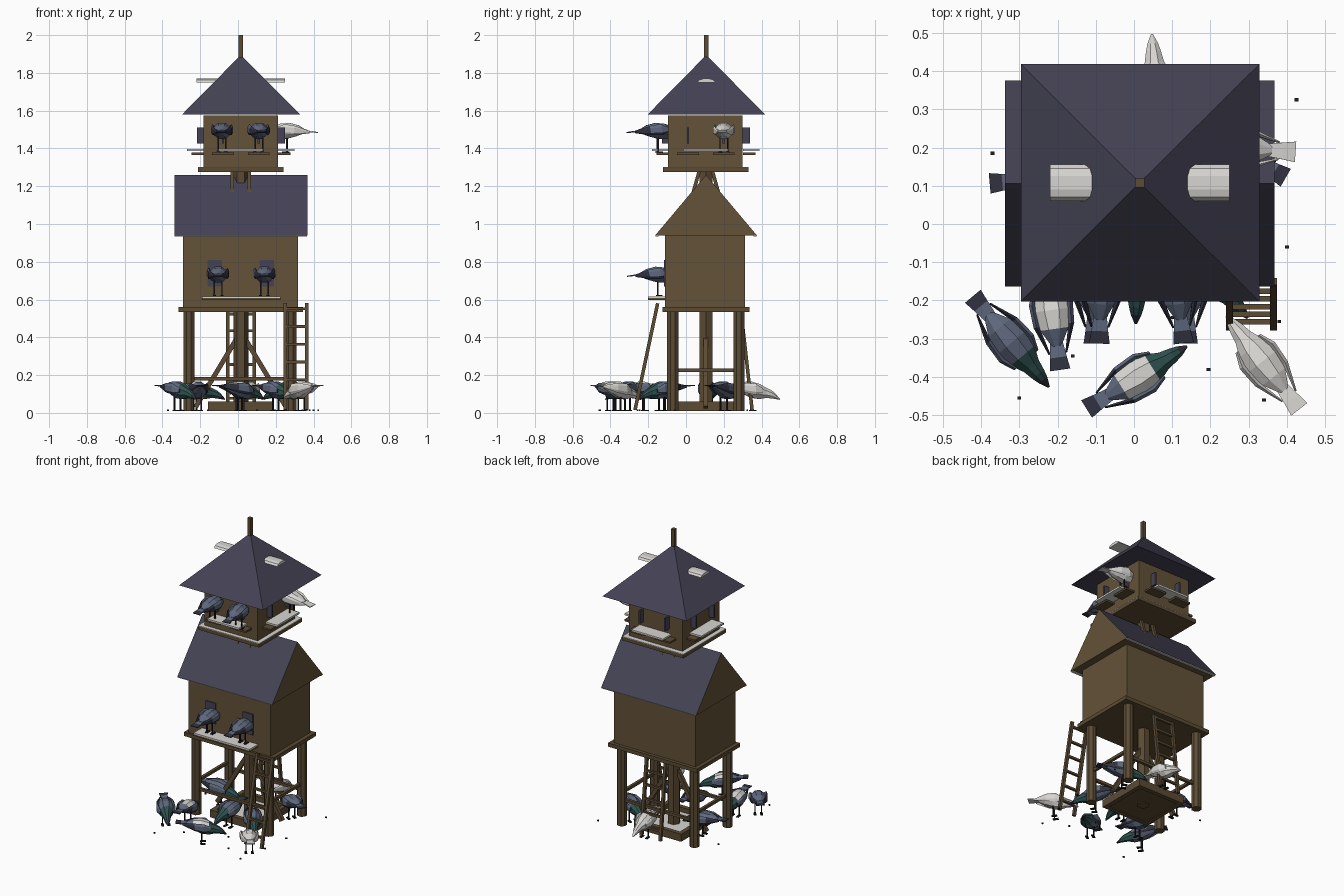
import bpy, bmesh, math
from mathutils import Vector, Matrix

if "Cube" in bpy.data.objects:
    bpy.data.objects.remove(bpy.data.objects["Cube"])

COLORS = {
    "wall_wood": (0.125, 0.085, 0.038), "frame_wood": (0.105, 0.07, 0.034),
    "slate_roof": (0.058, 0.055, 0.088), "whitewash": (0.68, 0.67, 0.64),
    "bird_blue_grey": (0.115, 0.14, 0.21), "bird_dark": (0.03, 0.032, 0.05),
    "bird_green": (0.028, 0.085, 0.08), "bird_legs": (0.015, 0.012, 0.014),
}
MATS = {}
for name, c in COLORS.items():
    MATS[name] = bpy.data.materials.new(name)
    MATS[name].diffuse_color = (*c, 1)

CX, CY = 0.015, 0.105   # tower axis


def finish(bm, name, *mats):
    bmesh.ops.recalc_face_normals(bm, faces=bm.faces)
    me = bpy.data.meshes.new(name)
    bm.to_mesh(me)
    bm.free()
    for m in mats:
        me.materials.append(MATS[m])
    ob = bpy.data.objects.new(name, me)
    bpy.context.collection.objects.link(ob)
    return ob


def box(name, x0, x1, y0, y1, z0, z1, mat):
    bm = bmesh.new()
    m = Matrix.Translation(((x0 + x1) / 2, (y0 + y1) / 2, (z0 + z1) / 2))
    bmesh.ops.create_cube(bm, size=1, matrix=m @ Matrix.Diagonal((x1 - x0, y1 - y0, z1 - z0, 1)))
    return finish(bm, name, mat)


def beam(name, a, b, r, mat="frame_wood", sides=4):
    a, b = Vector(a), Vector(b)
    d = b - a
    m = (Matrix.Translation((a + b) / 2) @ d.to_track_quat('Z', 'Y').to_matrix().to_4x4()
         @ Matrix.Rotation(math.pi / sides, 4, 'Z'))
    bm = bmesh.new()
    bmesh.ops.create_cone(bm, cap_ends=True, segments=sides, radius1=r, radius2=r,
                          depth=d.length, matrix=m)
    return finish(bm, name, mat)


def prism(name, profile, x0, x1, *mats):
    """Extrude a (y, z) profile along x."""
    bm = bmesh.new()
    f = bm.faces.new([bm.verts.new((x0, y, z)) for y, z in profile])
    g = bmesh.ops.extrude_face_region(bm, geom=[f])["geom"]
    bmesh.ops.translate(bm, verts=[v for v in g if isinstance(v, bmesh.types.BMVert)], vec=(x1 - x0, 0, 0))
    bmesh.ops.recalc_face_normals(bm, faces=bm.faces)
    if len(mats) > 1:
        for p in bm.faces:      # gable ends and soffit take the second colour
            p.material_index = 0 if p.normal.z > 0.1 else 1
    return finish(bm, name, *mats)


def ladder(name, x0, x1, bottom, top, rungs):
    for i, x in enumerate((x0, x1)):
        beam(f"{name}_rail_{i}", (x, *bottom), (x, *top), 0.013)
    for i in range(rungs):
        t = (i + 0.7) / rungs
        y, z = (bottom[k] + (top[k] - bottom[k]) * t for k in (0, 1))
        beam(f"{name}_rung_{i}", (x0, y, z), (x1, y, z), 0.01)


# stilts, rails, centre post and braces
LX, LY = (-0.26, 0.28), (-0.07, 0.28)
for x in LX:
    for y in LY:
        beam("leg", (x, y, 0.01), (x, y, 0.54), 0.032, sides=8)
    beam("side_rail", (x, LY[0], 0.225), (x, LY[1], 0.225), 0.013)
for y in LY:
    beam("cross_rail", (LX[0], y, 0.18), (LX[1], y, 0.18), 0.013)
beam("centre_post", (CX, CY, 0.01), (CX, CY, 0.54), 0.04, sides=6)
for s in (-1, 1):
    beam("brace", (CX, CY, 0.43), (CX + s * 0.24, CY, 0.03), 0.018)

# feeding tray
box("tray_floor", CX - .15, CX + .15, CY - .15, CY + .15, 0.015, 0.025, "frame_wood")
box("tray_feed", CX - .15, CX + .15, CY - .15, CY + .15, 0.025, 0.029, "whitewash")
for s in (-1, 1):
    x, y = CX + s * .16, CY + s * .16
    box("tray_side", x - .015, x + .015, CY - .175, CY + .175, 0.01, 0.06, "frame_wood")
    box("tray_end", CX - .145, CX + .145, y - .015, y + .015, 0.01, 0.06, "frame_wood")

# ladders
ladder("front_ladder", 0.25, 0.365, (-0.27, 0.015), (-0.15, 0.58), 6)
ladder("back_ladder", -0.055, 0.085, (0.35, 0.015), (0.29, 0.55), 6)

# lower house
box("lower_deck", -0.315, 0.345, -0.125, 0.335, 0.535, 0.56, "frame_wood")
box("lower_house", -0.29, 0.318, -0.11, 0.312, 0.56, 0.94, "wall_wood")
prism("lower_roof", [(-0.163, 0.94), (0.375, 0.94), (0.106, 1.26)], -0.337, 0.368,
      "slate_roof", "wall_wood")
for y0, y1 in ((-0.161, -0.145), (0.357, 0.373)):
    box("eave_strip", -0.335, 0.366, y0, y1, 0.935, 0.94, "whitewash")
for x in (-0.123, 0.153):
    box("lower_window", x - 0.038, x + 0.038, -0.117, -0.108, 0.67, 0.81, "slate_roof")
box("lower_perch", -0.19, 0.225, -0.2, -0.11, 0.598, 0.608, "frame_wood")
box("lower_perch_top", -0.19, 0.225, -0.2, -0.11, 0.608, 0.617, "whitewash")

# neck between the houses
beam("neck_post", (CX, CY, 1.2), (CX, CY, 1.28), 0.04, sides=6)
for s in (-1, 1):
    for x in (-0.045, 0.045):
        beam("neck_strut", (CX + x, CY + s * 0.035, 1.28), (CX + x, CY + s * 0.08, 1.12), 0.013)

# upper house
box("upper_deck", CX - .227, CX + .227, CY - .227, CY + .227, 1.275, 1.298, "frame_wood")
box("upper_deck_top", CX - .227, CX + .227, CY - .227, CY + .227, 1.298, 1.302, "whitewash")
box("upper_house", CX - .198, CX + .198, CY - .2, CY + .195, 1.30, 1.575, "wall_wood")
for k in range(4):          # the same fittings on all four faces
    turn = Matrix.Translation((CX, CY, 0)) @ Matrix.Rotation(k * math.pi / 2, 4, 'Z')
    parts = [box("upper_perch_top", -.117, .117, -.285, -.197, 1.386, 1.398, "whitewash")]
    for x in (-.095, .095):
        parts.append(box("upper_shutter", x - .006, x + .006, -.233, -.19, 1.425, 1.51, "slate_roof"))
        parts.append(box("upper_ledge", x - .058, x + .058, -.262, -.197, 1.366, 1.378, "frame_wood"))
    for p in parts:
        p.matrix_world = turn

# pyramid roof, finial and ridge board
bm = bmesh.new()
base = [bm.verts.new((x, y, 1.58)) for x, y in
        ((-.296, -.203), (.328, -.203), (.328, .418), (-.296, .418))]
tip = bm.verts.new((CX, 0.108, 1.895))
bm.faces.new(base)
for i in range(4):
    bm.faces.new((base[i], base[(i + 1) % 4], tip))
finish(bm, "upper_roof", "slate_roof")
box("finial", CX - .012, CX + .012, CY - .01, CY + .014, 1.86, 2.0, "frame_wood")
prism("ridge_board", [(.06, 1.75), (.155, 1.75), (.145, 1.763), (.125, 1.769), (.09, 1.769), (.07, 1.763)],
      -0.22, 0.25, "whitewash")


def loft(bm, rings, sides, mat_rule, side=0.0):
    """Rings are (along, across, height, half width, half height)."""
    loops = []
    for u, c, z, w, h in rings:
        loops.append([bm.verts.new((u, c + w * math.cos(a), z + h * math.sin(a)))
                      for a in (2 * math.pi * (i + .5) / sides for i in range(sides))])
    faces = [bm.faces.new(loops[0]), bm.faces.new(loops[-1])]
    for p, q in zip(loops, loops[1:]):
        for i in range(sides):
            j = (i + 1) % sides
            faces.append(bm.faces.new((p[i], p[j], q[j], q[i])))
    for f in faces:
        f.material_index = mat_rule(f.calc_center_median())


BODY = [(-.095, 0, .132, .014, .008), (-.05, 0, .126, .04, .032), (0, 0, .115, .051, .047),
        (.045, 0, .105, .044, .043), (.08, 0, .098, .027, .029), (.108, 0, .09, .021, .023),
        (.128, 0, .08, .015, .016), (.152, 0, .064, .003, .003)]


def bird(name, x, y, z, heading, style="blue", pitch=0):
    bm = bmesh.new()

    def coat(c):            # dark beak, green neck, pale back on pied birds
        if c.x > .135:
            return 1
        if c.x > .06:
            return 2
        return 3 if style == "pied" and c.z > .125 and c.x > -.06 else 0
    loft(bm, BODY, 8, coat)
    for s in (-1, 1):       # folded wings
        loft(bm, [(.06, s * .036, .11, .006, .012), (.02, s * .05, .118, .009, .03),
                  (-.04, s * .046, .125, .009, .025), (-.115, s * .022, .132, .003, .006)], 6,
             lambda c: 1 if c.x < -.02 or c.z < .112 else 0)
    loft(bm, [(-.075, 0, .131, .022, .006), (-.125, 0, .136, .031, .005), (-.158, 0, .138, .038, .004)], 4,
         lambda c: 1 if c.x < -.13 else 0)
    rot = Matrix.Translation((0, 0, .1)) @ Matrix.Rotation(-pitch, 4, 'Y') @ Matrix.Translation((0, 0, -.1))
    bmesh.ops.transform(bm, matrix=rot, verts=bm.verts)
    for s in (-1, 1):       # legs and feet
        loft(bm, [(-.003, s * .02, .04, .004, .004), (.003, s * .02, .04, .004, .004)], 4, lambda c: 4)
        for size, pos in (((.007, .007, .08), (0, s * .02, .042)), ((.035, .016, .006), (.008, s * .02, .004))):
            r = bmesh.ops.create_cube(bm, size=1, matrix=Matrix.Translation(pos) @ Matrix.Diagonal((*size, 1)))
            for f in {f for v in r["verts"] for f in v.link_faces}:
                f.material_index = 4
    if style == "white":
        palette = ("whitewash",) * 4 + ("bird_legs",)
    else:
        palette = ("bird_blue_grey", "bird_dark", "bird_green", "whitewash", "bird_legs")
    ob = finish(bm, name, *palette)
    ob.matrix_world = Matrix.Translation((x, y, z)) @ Matrix.Rotation(math.radians(heading), 4, 'Z')


# birds on the ground
for x, y, h, st in ((-.32, -.31, -50, "blue"), (.01, -.4, 32, "pied"), (.335, -.36, 128, "white"),
                    (-.215, -.225, 98, "pied"), (.01, -.11, -92, "blue"), (.2, -.13, -50, "blue"),
                    (.26, .2, 150, "blue"), (-.22, .12, 5, "blue"), (.06, .345, 95, "white")):
    bird("ground_bird", x, y, 0.008, h, st)
# birds on the perches
for x, y, z, h, st in ((-.105, -.15, .617, 90, "blue"), (.14, -.15, .617, 90, "blue"),
                       (-.085, -.15, 1.378, 88, "blue"), (.11, -.15, 1.378, 97, "blue"),
                       (.26, .2, 1.378, 176, "white")):
    bird("perched_bird", x, y, z, h, st, 0.2)

# scattered grain
for x, y in ((-.37, .185), (.425, .325), (.4, -.06), (.38, -.255), (.195, -.38), (.34, -.46),
             (-.3, -.455), (-.16, -.345), (.1, -.245)):
    box("grain", x - .005, x + .005, y - .004, y + .004, 0.01, 0.018, "bird_legs")

for m in bpy.data.materials:
    if m.users and not m.is_grease_pencil:
        m.use_nodes = True
        m.node_tree.nodes["Principled BSDF"].inputs["Base Color"].default_value = m.diffuse_color
